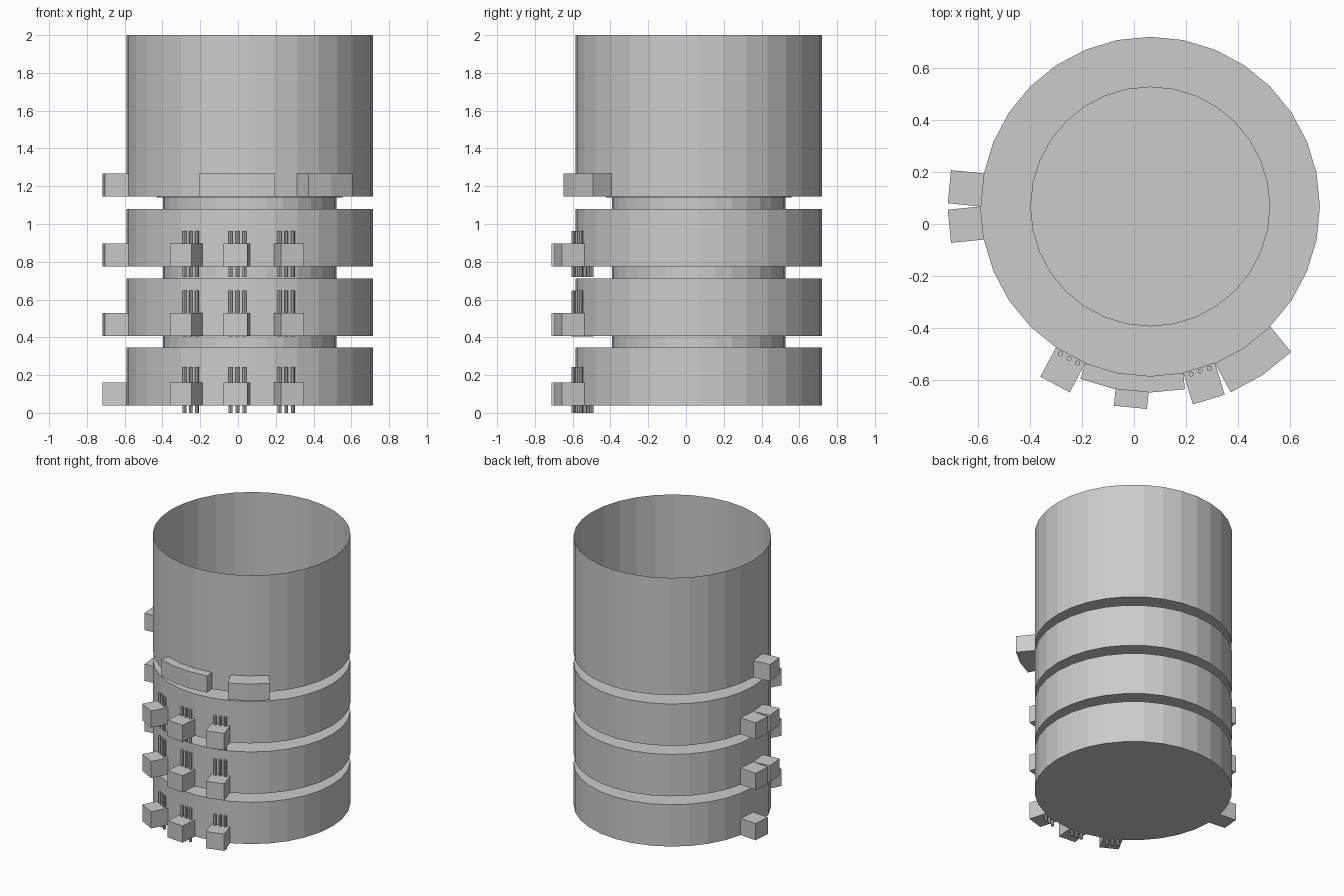
import bpy, bmesh, math
from mathutils import Vector

if "Cube" in bpy.data.objects:
    bpy.data.objects.remove(bpy.data.objects["Cube"])

N, R = 32, 0.6535
C = Vector((0.0625, 0.0675, 0))
STEP = 2 * math.pi / N


def radial(i):
    """Unit direction at rim step i (half steps are facet normals)."""
    return Vector((math.cos(i * STEP), math.sin(i * STEP), 0))


def finish(bm, name):
    bmesh.ops.recalc_face_normals(bm, faces=bm.faces)
    me = bpy.data.meshes.new(name)
    bm.to_mesh(me)
    bm.free()
    ob = bpy.data.objects.new(name, me)
    bpy.context.collection.objects.link(ob)
    return ob


def lathe(name, profile):
    """Open-topped shell with a closed base."""
    bm = bmesh.new()
    rings = [[bm.verts.new(C + radial(i) * r + Vector((0, 0, z))) for i in range(N)]
             for r, z in profile]
    bm.faces.new(rings[0])
    for a, b in zip(rings, rings[1:]):
        for i in range(N):
            j = (i + 1) % N
            bm.faces.new((a[i], a[j], b[j], b[i]))
    finish(bm, name)


def facet_block(name, first, count, z, depth, height=0.122):
    """Block pushed outward from a run of wall facets."""
    bm = bmesh.new()
    cols = []
    for k in range(count + 1):
        i = first + k
        # end corners follow the end facet normal, inner ones the radius
        d = radial(i + (0.5 if k == 0 else -0.5 if k == count else 0))
        p = C + radial(i) * R
        q = p + d * depth
        cols.append([bm.verts.new(v + Vector((0, 0, h)))
                     for v, h in ((p, z), (q, z), (q, z + height), (p, z + height))])
    bm.faces.new(cols[0])
    bm.faces.new(cols[-1])
    for a, b in zip(cols, cols[1:]):
        for s in range(4):
            t = (s + 1) % 4
            bm.faces.new((a[s], a[t], b[t], b[s]))
    finish(bm, name)


def pins(name, facet, z0, z1):
    """Three thin upright rods along one facet."""
    n = radial(facet + 0.5)
    tangent = Vector((-n.y, n.x, 0))
    bm = bmesh.new()
    for k in (-1, 0, 1):
        p = C + n * (R * math.cos(STEP / 2) + 0.013) + tangent * 0.037 * k
        made = bmesh.ops.create_cone(bm, cap_ends=True, segments=8, radius1=0.01,
                                     radius2=0.01, depth=z1 - z0)
        bmesh.ops.translate(bm, verts=made["verts"], vec=p + Vector((0, 0, (z0 + z1) / 2)))
    finish(bm, name)


# Body: three bands and a tall open cup joined by narrow necks
levels = (0.04, 0.407, 0.775)
NECK = 0.46
profile = []
for z in levels:
    profile += [(R, z), (R, z + 0.305), (NECK, z + 0.305), (NECK, z + 0.367)]
profile[-1] = (NECK, 1.14)
profile += [(0.49, 1.14), (0.49, 1.145), (R, 1.145), (R, 2.0)]
lathe("body", profile)

# Front buttons with pins on each band
for n, (z, low) in enumerate(zip(levels, (0.0, 0.405, 0.72))):
    for facet in (21, 23, 25):
        facet_block(f"front_button_{n}_{facet}", facet, 1, z, 0.127)
        pins(f"pins_{n}_{facet}", facet, low, low + 0.242)

# Side buttons: facet 15 is the rear one, 16 the forward one
for n, z, facets in ((0, levels[0], (15,)), (1, levels[1], (15, 16)),
                     (2, levels[2], (15, 16)), (3, 1.145, (16,))):
    for facet in facets:
        facet_block(f"side_button_{n}_{facet}", facet, 1, z, 0.127)

# Curved blocks at the base of the tall section
facet_block("front_curved_plate", 22, 3, 1.145, 0.063)
facet_block("corner_curved_block", 26, 2, 1.145, 0.127)
